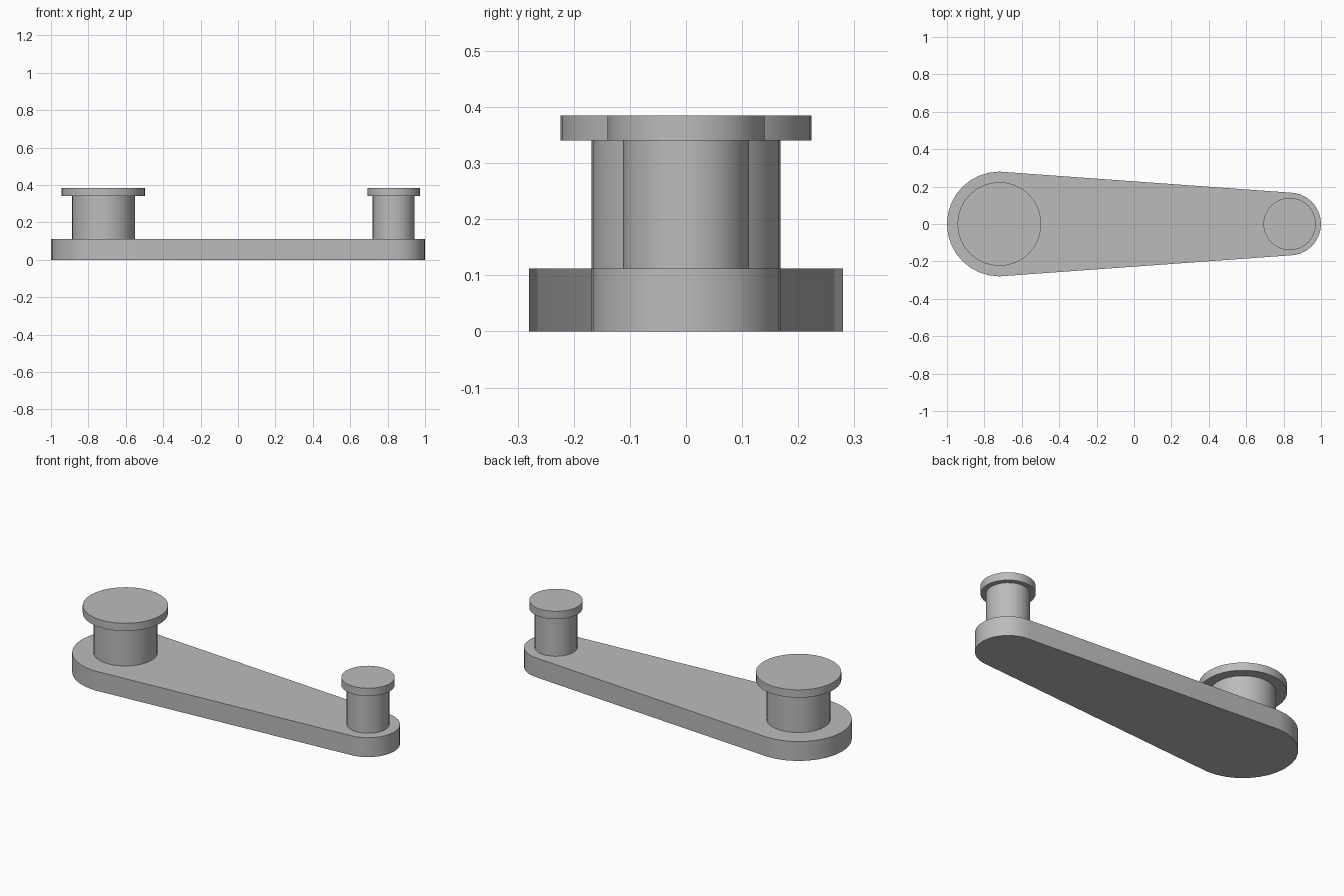
import bpy
import bmesh
from math import pi, cos, sin, radians

cube = bpy.data.objects.get("Cube")
if cube:
    bpy.data.objects.remove(cube, do_unlink=True)

GREY = (0.5, 0.5, 0.5, 1)
metal = bpy.data.materials.new("plain grey")
metal.use_nodes = True
metal.diffuse_color = GREY
metal.node_tree.nodes["Principled BSDF"].inputs["Base Color"].default_value = GREY

BIG_X, SMALL_X = -0.72, 0.832
PLATE_TOP, CAP_BOTTOM, CAP_TOP = 0.112, 0.34, 0.385


def arc(cx, r, start, sweep, steps):
    return [(cx + r * cos(start + sweep * i / steps),
             r * sin(start + sweep * i / steps)) for i in range(steps + 1)]


def extrude_outline(name, outline, z0, z1):
    """Solid prism from a closed outline."""
    bm = bmesh.new()
    face = bm.faces.new([bm.verts.new((x, y, z0)) for x, y in outline])
    top = bmesh.ops.extrude_face_region(bm, geom=[face])["geom"]
    moved = [v for v in top if isinstance(v, bmesh.types.BMVert)]
    bmesh.ops.translate(bm, verts=moved, vec=(0, 0, z1 - z0))
    bmesh.ops.recalc_face_normals(bm, faces=bm.faces)
    mesh = bpy.data.meshes.new(name)
    bm.to_mesh(mesh)
    bm.free()
    mesh.materials.append(metal)
    obj = bpy.data.objects.new(name, mesh)
    bpy.context.collection.objects.link(obj)
    bpy.ops.object.select_all(action="DESELECT")
    obj.select_set(True)
    bpy.context.view_layer.objects.active = obj
    bpy.ops.object.shade_smooth_by_angle(angle=radians(30))
    return obj


# Tapered plate with rounded ends
plate = arc(BIG_X, 0.28, pi / 2, pi, 16) + arc(SMALL_X, 0.168, -pi / 2, pi, 16)
extrude_outline("link_plate", plate, 0, PLATE_TOP)

# Headed pins
for label, x, shaft_r, cap_r in (("large", BIG_X, 0.168, 0.224),
                                 ("small", SMALL_X, 0.112, 0.14)):
    extrude_outline(label + "_pin_shaft", arc(x, shaft_r, 0, 2 * pi, 32)[:-1],
                    PLATE_TOP, CAP_BOTTOM)
    extrude_outline(label + "_pin_cap", arc(x, cap_r, 0, 2 * pi, 32)[:-1],
                    CAP_BOTTOM, CAP_TOP)
